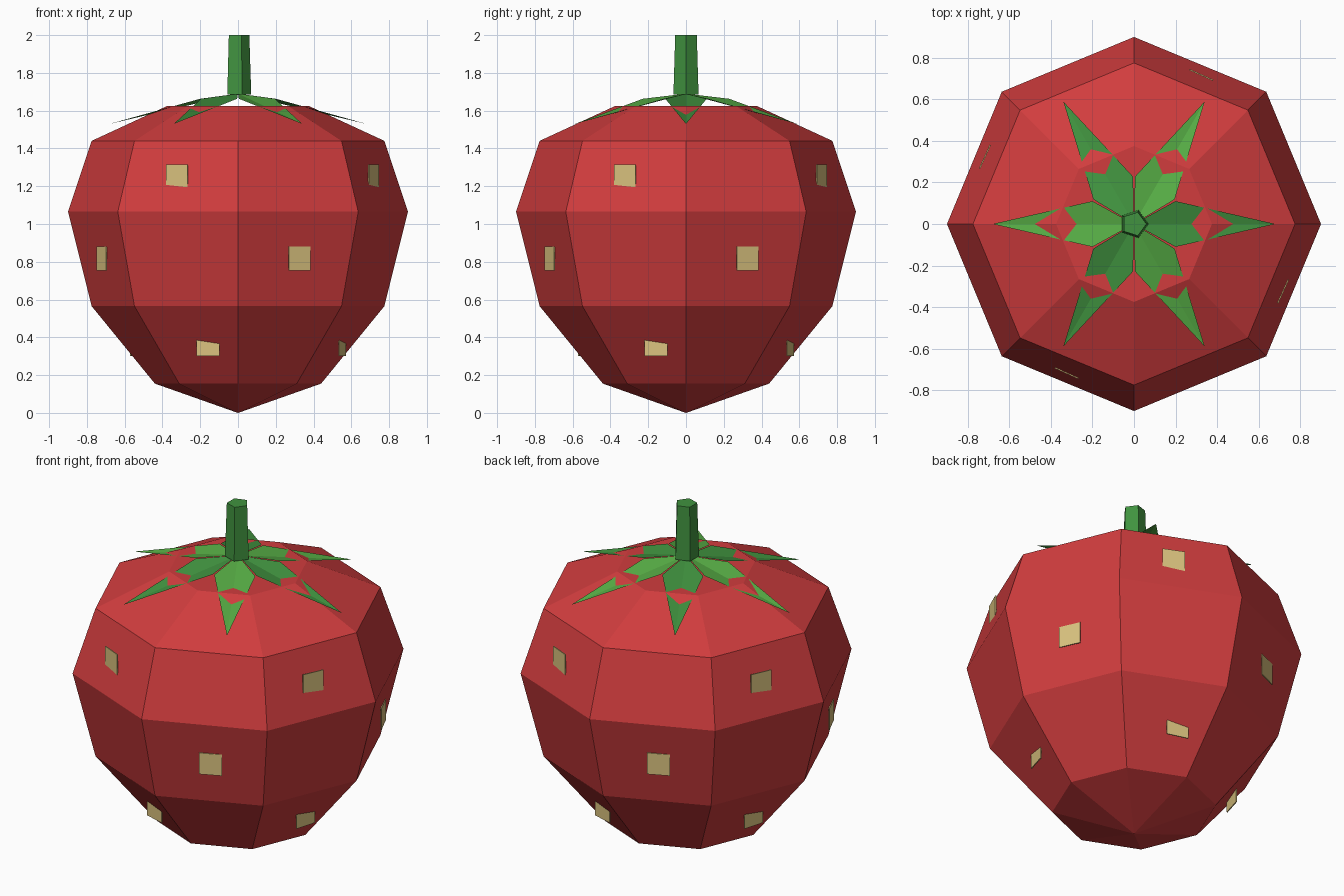
import bpy, math
from mathutils import Matrix

if "Cube" in bpy.data.objects:
    bpy.data.objects.remove(bpy.data.objects["Cube"])


def material(name, rgb):
    m = bpy.data.materials.new(name)
    m.diffuse_color = (*rgb, 1)
    m.use_nodes = True
    m.node_tree.nodes["Principled BSDF"].inputs["Base Color"].default_value = m.diffuse_color
    return m


RED = material("red skin", (0.64, 0.046, 0.048))
GREEN = material("stem green", (0.052, 0.29, 0.050))
LIGHT = material("light leaf green", (0.095, 0.42, 0.060))
SEED = material("seed yellow", (0.70, 0.54, 0.21))


def make(name, verts, faces, mat, matrix=None):
    me = bpy.data.meshes.new(name)
    me.from_pydata(verts, [], faces)
    if matrix:
        me.transform(matrix)
    me.materials.append(mat)
    ob = bpy.data.objects.new(name, me)
    bpy.context.collection.objects.link(ob)
    return ob


def lathe(name, profile, n, mat):
    """Rings of (radius, z) with n sides, closed by flat caps."""
    verts = [(r * math.cos(math.tau * i / n), r * math.sin(math.tau * i / n), z)
             for r, z in profile for i in range(n)]
    faces = [tuple(reversed(range(n)))]
    for k in range(len(profile) - 1):
        for i in range(n):
            j = (i + 1) % n
            faces.append((k * n + i, k * n + j, k * n + n + j, k * n + n + i))
    faces.append(tuple(range(len(verts) - n, len(verts))))
    return make(name, verts, faces, mat)


# Eight-sided fruit body
lathe("fruit_body", [(0.001, 0), (0.44, 0.155), (0.775, 0.565), (0.9, 1.065),
                     (0.775, 1.44), (0.375, 1.625)], 8, RED)

# Five-sided stem
lathe("stem", [(0.07, 1.685), (0.06, 2.0)], 5, GREEN)

# Six folded kite leaves in alternating greens
for i in range(6):
    make("leaf", [(0.0, 0, 1.69), (0.2, -0.11, 1.663), (0.68, 0, 1.53), (0.2, 0.11, 1.663)],
         [(0, 1, 2), (0, 2, 3)], LIGHT if i % 2 else GREEN,
         Matrix.Rotation(math.radians(60 * i), 4, 'Z'))

# Three rows of four upright seed plates: radius, height, angle
W, T = 0.0625, 0.006
for r, z, a in ((0.79, 1.2525, -114.3), (0.794, 0.8175, -65.7), (0.577, 0.3625, -106)):
    for k in range(4):
        verts = [(r - T * x, W * y, z + W * h) for x in (0, 1) for y, h in
                 ((-1, -1), (1, -1), (1, 1), (-1, 1))]
        faces = [(0, 1, 2, 3), (7, 6, 5, 4), (0, 4, 5, 1), (1, 5, 6, 2),
                 (2, 6, 7, 3), (3, 7, 4, 0)]
        make("seed", verts, faces, SEED, Matrix.Rotation(math.radians(a + 90 * k), 4, 'Z'))
